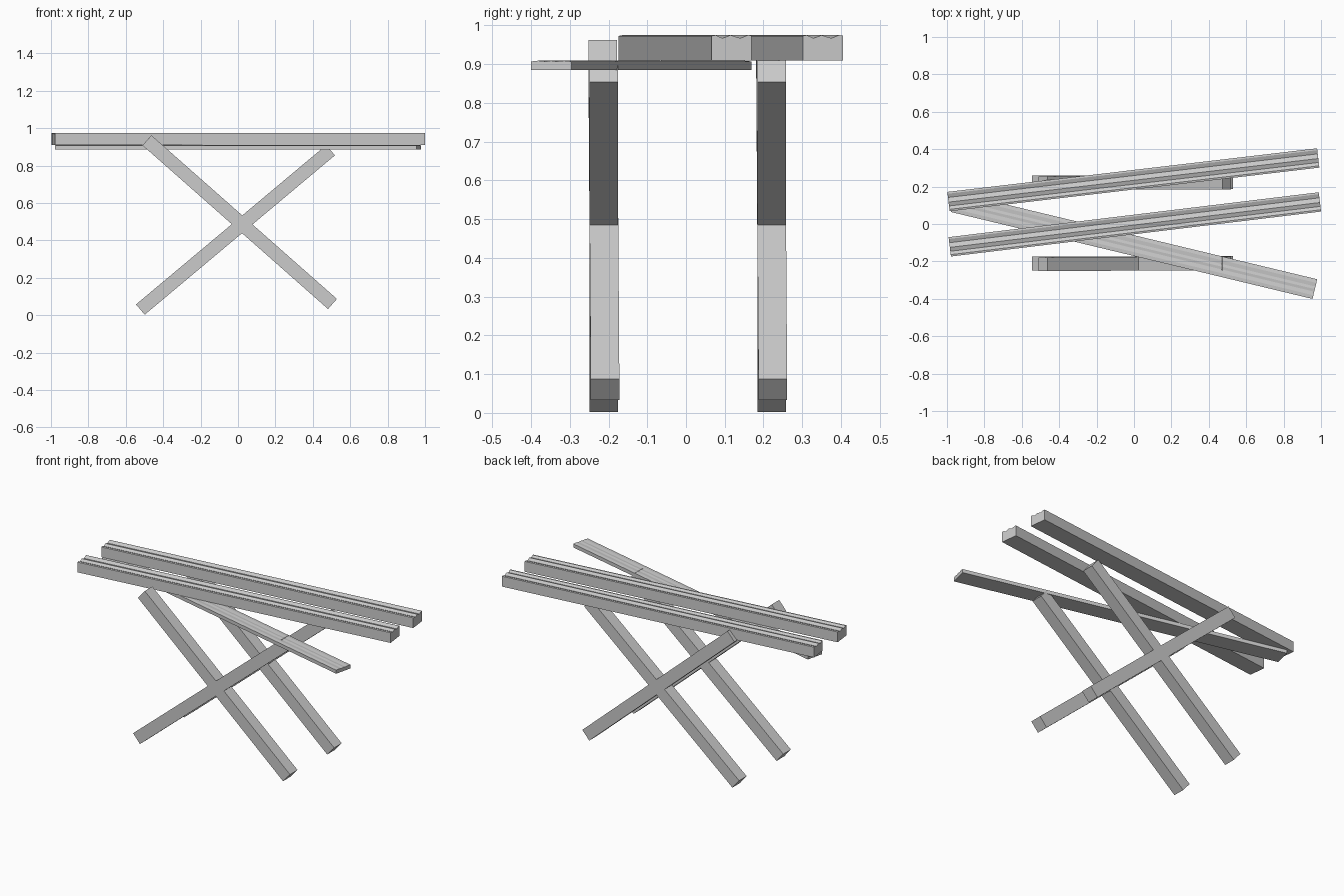
import bpy
import bmesh
from mathutils import Vector

cube = bpy.data.objects.get("Cube")
if cube:
    bpy.data.objects.remove(cube, do_unlink=True)

grey = bpy.data.materials.new("plain_grey")
grey.use_nodes = True
colour = (0.6, 0.6, 0.6, 1)
grey.diffuse_color = colour
grey.node_tree.nodes["Principled BSDF"].inputs["Base Color"].default_value = colour


def beam(name, start, end, profile, side_hint):
    """Sweep a (side, up) profile along a straight line."""
    start, end = Vector(start), Vector(end)
    along = (end - start).normalized()
    up = along.cross(Vector(side_hint)).normalized()
    side = up.cross(along)
    bm = bmesh.new()
    rings = [[bm.verts.new(p + side * s + up * u) for s, u in profile]
             for p in (start, end)]
    for ring in rings:
        bm.faces.new(ring)
    n = len(profile)
    for i in range(n):
        j = (i + 1) % n
        bm.faces.new((rings[0][i], rings[0][j], rings[1][j], rings[1][i]))
    bmesh.ops.recalc_face_normals(bm, faces=bm.faces)
    mesh = bpy.data.meshes.new(name)
    bm.to_mesh(mesh)
    bm.free()
    mesh.materials.append(grey)
    obj = bpy.data.objects.new(name, mesh)
    bpy.context.collection.objects.link(obj)
    return obj


def rect(w, h):
    return [(-w / 2, -h / 2), (w / 2, -h / 2), (w / 2, h / 2), (-w / 2, h / 2)]


# Two crossed pairs of legs
leg = rect(0.074, 0.072)
for place, y in (("front", -0.212), ("back", 0.221)):
    beam(place + "_falling_leg", (-0.487, y - 0.003, 0.935),
         (0.505, y + 0.003, 0.06), leg, (0, 1, 0))
    beam(place + "_rising_leg", (-0.522, y, 0.03),
         (0.495, y, 0.882), leg, (0, 1, 0))

# Thick upper slats with two grooves along the top
slat = [(-0.052, 0), (0.052, 0), (0.052, 0.064), (0.042, 0.065),
        (0.022, 0.057), (-0.003, 0.065), (-0.024, 0.057),
        (-0.042, 0.065), (-0.052, 0.063)]
beam("back_slat", (-0.992, 0.12, 0.91), (0.985, 0.353, 0.91), slat, (0, 1, 0))
beam("front_slat", (-0.985, -0.122, 0.91), (0.994, 0.118, 0.91), slat, (0, 1, 0))

# Thin plank lying askew under the slats, slightly hollowed
plank = [(-0.054, 0), (0.054, 0), (0.054, 0.022), (0.034, 0.024),
         (0.014, 0.022), (0, 0.024), (-0.014, 0.022),
         (-0.034, 0.024), (-0.054, 0.022)]
beam("skewed_plank", (-0.967, 0.117, 0.885), (0.967, -0.348, 0.885),
     plank, (0, 1, 0))
